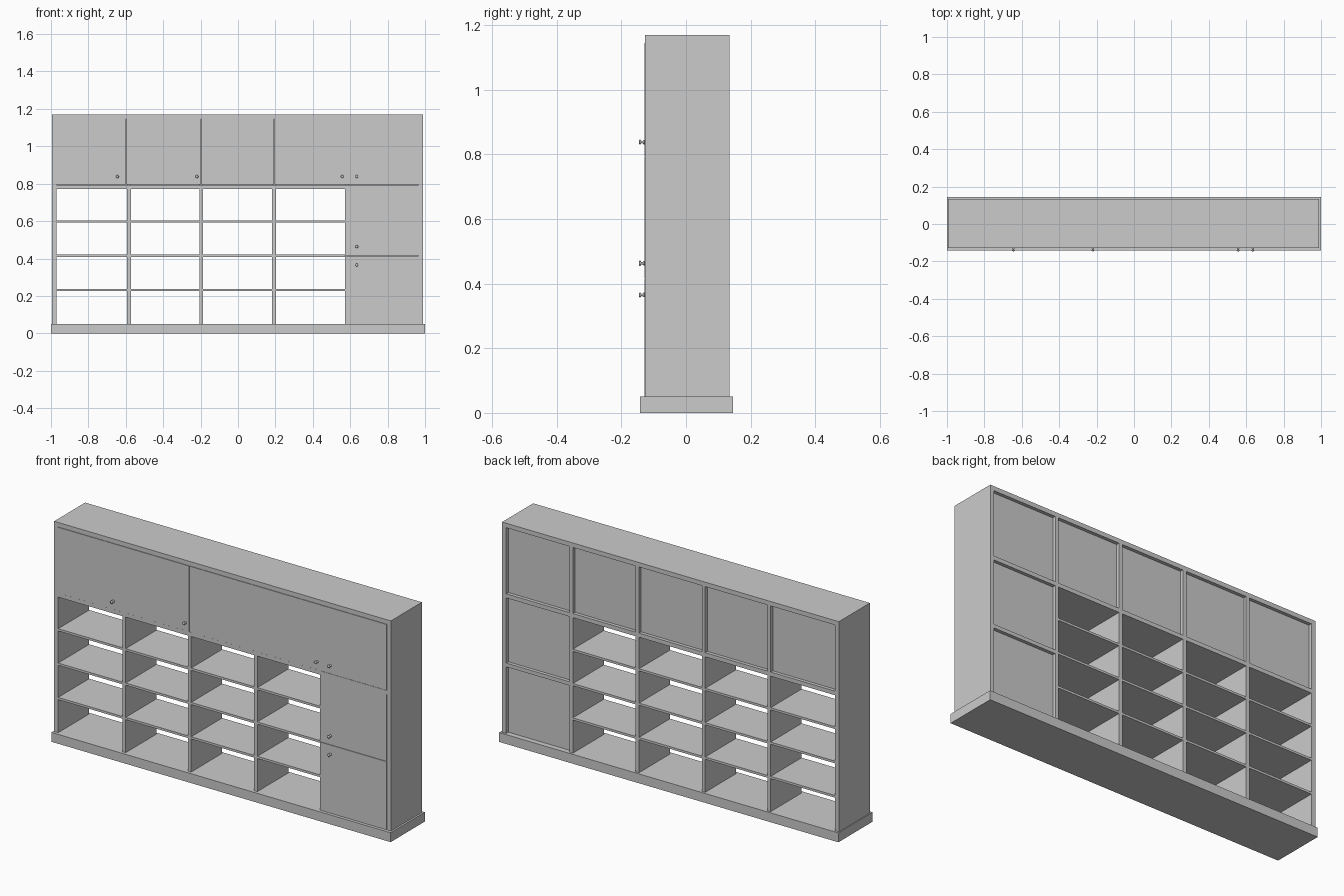
import bpy, bmesh, math

if "Cube" in bpy.data.objects:
    bpy.data.objects.remove(bpy.data.objects["Cube"])

F, B = -0.127, 0.134          # carcass front and back
L, R = -0.995, 0.99           # carcass left and right
T, TOP = 0.024, 1.17          # board thickness, total height
BASE = 0.05


def box(name, x0, x1, y0, y1, z0, z1):
    bm = bmesh.new()
    bmesh.ops.create_cube(bm, size=1)
    for v in bm.verts:
        v.co = (x0 if v.co.x < 0 else x1, y0 if v.co.y < 0 else y1, z0 if v.co.z < 0 else z1)
    me = bpy.data.meshes.new(name)
    bm.to_mesh(me)
    bm.free()
    ob = bpy.data.objects.new(name, me)
    bpy.context.collection.objects.link(ob)
    return ob


def knob(x, z):
    # turned knob: foot, narrow neck, rounded head (radius, distance from door)
    profile = [(0.0, 0.0), (0.007, 0.0), (0.007, 0.002), (0.0035, 0.006), (0.0035, 0.009),
               (0.008, 0.013), (0.008, 0.015), (0.005, 0.017), (0.0, 0.0175)]
    bm = bmesh.new()
    vs = [bm.verts.new((r, -d, 0)) for r, d in profile]
    es = [bm.edges.new(p) for p in zip(vs, vs[1:])]
    bmesh.ops.spin(bm, geom=vs + es, cent=(0, 0, 0), axis=(0, 1, 0),
                   angle=2 * math.pi, steps=16, use_duplicate=False)
    bmesh.ops.remove_doubles(bm, verts=bm.verts, dist=1e-5)
    bmesh.ops.recalc_face_normals(bm, faces=bm.faces)
    for f in bm.faces:
        f.smooth = True
    me = bpy.data.meshes.new("knob")
    bm.to_mesh(me)
    bm.free()
    ob = bpy.data.objects.new("knob", me)
    ob.location = (x, -0.1285, z)
    bpy.context.collection.objects.link(ob)


# Plinth and outer carcass
box("plinth", -1, 1, -0.143, 0.145, 0, BASE)
box("left_side", L, L + T, F, B, BASE, TOP - T)
box("right_side", R - T, R, F, B, BASE, TOP - T)
box("top_board", L, R, F, B, TOP - T, TOP)

# Uprights and the long rail under the upper cupboards
H = 0.01
uprights = [-0.583, -0.197, 0.193, 0.583]
rail0, rail1 = 0.772, 0.794
edges = [L + T - H] + uprights + [R - T + H]
cells = [(a + H, b - H) for a, b in zip(edges, edges[1:])]
box("upper_rail", L + T, R - T, F, B, rail0, rail1)
for x in uprights:
    front = F + 0.013
    box("lower_upright", x - H, x + H, front if x > 0.5 else F, B, BASE, rail0)
    box("upper_upright", x - H, x + H, front, B, rail1, TOP - T)

# Open shelves in the four left bays
for x0, x1 in cells[:4]:
    for z in (0.232, 0.415, 0.598):
        box("shelf", x0, x1, F, B, z - 0.006, z + 0.006)

# Divider shelf of the right-hand cupboard column
c0, c1 = cells[4]
box("cupboard_shelf", c0, c1, F + 0.013, B, 0.405, 0.425)

# Recessed back panels behind every cupboard
BP0, BP1 = 0.108, 0.116
for x0, x1 in cells:
    box("upper_back_panel", x0, x1, BP0, BP1, rail1, TOP - T)
box("middle_back_panel", c0, c1, BP0, BP1, 0.425, rail0)
box("lower_back_panel", c0, c1, BP0, BP1, BASE, 0.405)

# Doors, split on the upright centre lines with fine gaps
G = 0.001
D0, D1 = -0.1285, F + 0.013
splits = [L + T] + [-0.597, -0.197, 0.193, 0.588] + [R - T]
for a, b in zip(splits, splits[1:]):
    box("upper_door", a + G, b - G, D0, D1, rail1 + G, TOP - T - G)
box("middle_door", 0.573, R - T - G, D0, D1, 0.415 + G, rail1 - G)
box("lower_door", 0.573, R - T - G, D0, D1, BASE + G, 0.415 - G)

# Knobs
for x, z in [(-0.645, 0.838), (-0.22, 0.838), (0.557, 0.838),
             (0.635, 0.838), (0.635, 0.463), (0.635, 0.365)]:
    knob(x, z)
